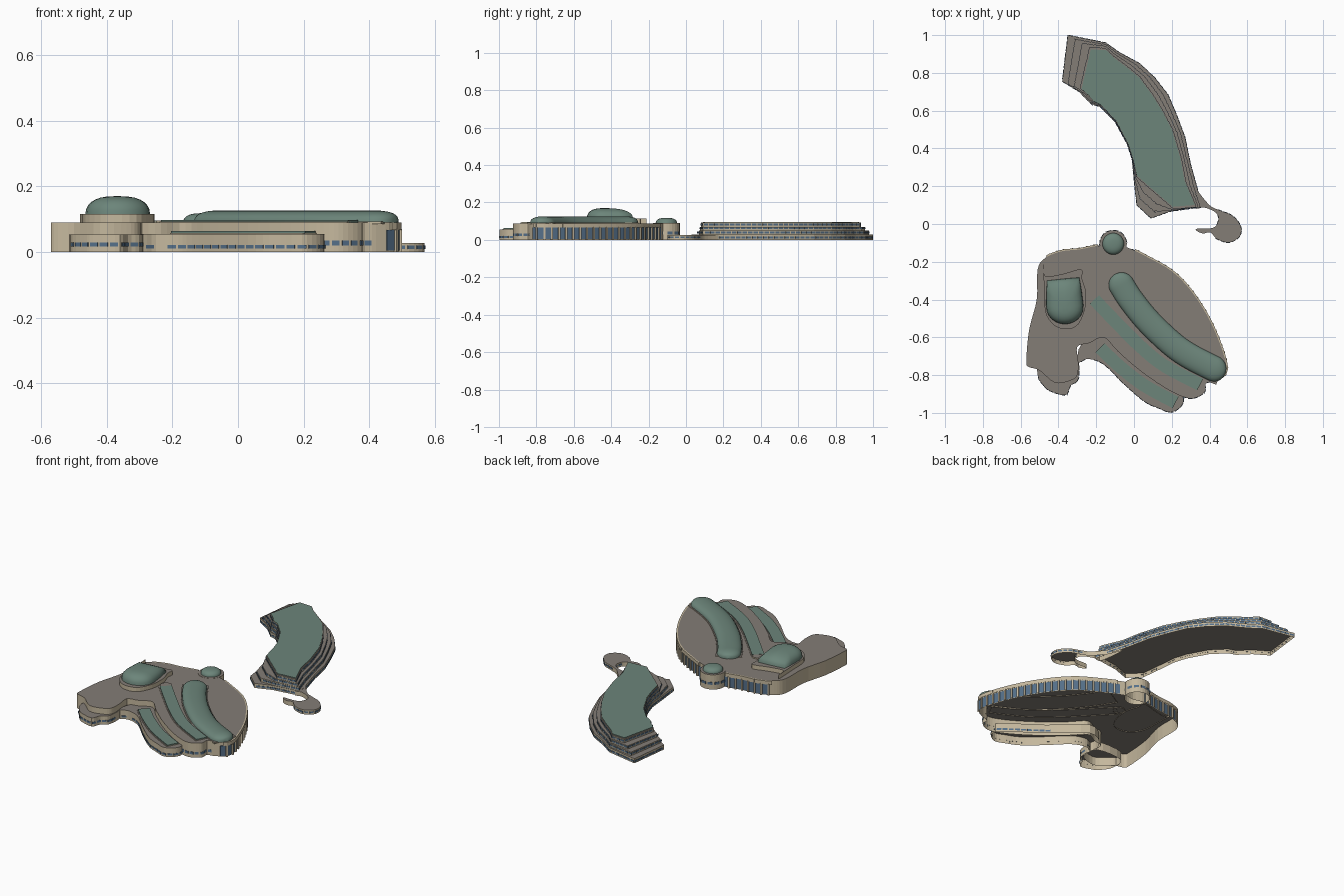
import bpy, bmesh, math
from mathutils import Vector as V

if "Cube" in bpy.data.objects:
    bpy.data.objects.remove(bpy.data.objects["Cube"])


def mat(name, c):
    m = bpy.data.materials.new(name)
    m.diffuse_color = (*c, 1)
    m.use_nodes = True
    m.node_tree.nodes["Principled BSDF"].inputs["Base Color"].default_value = m.diffuse_color
    return m


STONE = mat("stone", (0.56, 0.48, 0.34))
DECK = mat("deck", (0.23, 0.205, 0.18))
COPPER = mat("copper", (0.15, 0.235, 0.195))
GLASS = mat("glass", (0.09, 0.16, 0.25))


def make(name, bm, mats, smooth=False):
    me = bpy.data.meshes.new(name)
    bm.to_mesh(me)
    bm.free()
    for m in mats:
        me.materials.append(m)
    ob = bpy.data.objects.new(name, me)
    bpy.context.collection.objects.link(ob)
    if smooth:
        for p in me.polygons:
            p.use_smooth = True
    return ob


def spline(pts, closed=True, n=4):
    """Catmull-Rom curve through the points."""
    p = [V(q) for q in pts]
    k, out = len(p), []
    at = (lambda i: p[i % k]) if closed else (lambda i: p[max(0, min(k - 1, i))])
    for i in range(k if closed else k - 1):
        a, b, c, d = (at(i + j) for j in (-1, 0, 1, 2))
        for s in range(n):
            t = s / n
            out.append(0.5 * (2 * b + (c - a) * t + (2 * a - 5 * b + 4 * c - d) * t * t
                              + (3 * b - a - 3 * c + d) * t ** 3))
    return out if closed else out + [p[-1]]


def ccw(pts):
    p = [V(q) for q in pts]
    area = sum(a.x * b.y - b.x * a.y for a, b in zip(p, p[1:] + p[:1]))
    return p if area > 0 else p[::-1]


def circle(x, y, r, n=28):
    return [V((x + r * math.cos(6.28319 * i / n), y + r * math.sin(6.28319 * i / n))) for i in range(n)]


def shell(name, pts, z0, z1, top=DECK, side=STONE):
    """Walls and roof, open underneath."""
    p = ccw(pts)
    bm = bmesh.new()
    lo = [bm.verts.new((q.x, q.y, z0)) for q in p]
    hi = [bm.verts.new((q.x, q.y, z1)) for q in p]
    for i in range(len(p)):
        j = (i + 1) % len(p)
        bm.faces.new((lo[i], lo[j], hi[j], hi[i]))
    bm.faces.new(hi).material_index = 1
    return make(name, bm, (side, top))


def dome(name, pts, z0, h, rings=7):
    p = ccw(pts)
    c = sum(p, V((0, 0))) / len(p)
    bm = bmesh.new()
    prev = None
    for k in range(rings):
        a = k / rings * math.pi / 2
        s, z = math.cos(a) ** 0.75, z0 + h * math.sin(a) ** 0.9
        row = [bm.verts.new((*(c + (q - c) * s), z)) for q in p]
        if prev:
            for i in range(len(p)):
                j = (i + 1) % len(p)
                bm.faces.new((prev[i], prev[j], row[j], row[i]))
        prev = row
    tip = bm.verts.new((*c, z0 + h))
    for i in range(len(p)):
        bm.faces.new((prev[i], prev[(i + 1) % len(p)], tip))
    make(name, bm, (COPPER,), True)


def sides(path):
    """Left-hand normals along an open path."""
    n = len(path)
    out = []
    for i in range(n):
        t = (path[min(i + 1, n - 1)] - path[max(i - 1, 0)]).normalized()
        out.append(V((-t.y, t.x)))
    return out


def ribbon(path, w):
    nn = sides(path)
    return [p + n * w for p, n in zip(path, nn)] + [p - n * w for p, n in zip(path, nn)][::-1]


def vault(name, path, w, z0, h, seg=12):
    """Long barrel roof with rounded ends."""
    nn = sides(path)
    d = [0]
    for a, b in zip(path, path[1:]):
        d.append(d[-1] + (b - a).length)
    bm = bmesh.new()
    prev = None
    for p, n, s in zip(path, nn, d):
        e = min(s, d[-1] - s, w) / w
        k = max(0.02, math.sqrt(1 - (1 - e) ** 2))
        row = []
        for j in range(seg + 1):
            a = math.pi * j / seg
            q = p + n * (w * k * math.cos(a))
            row.append(bm.verts.new((q.x, q.y, z0 + h * k ** 0.6 * math.sin(a) ** 0.8 if 0 < j < seg else z0)))
        if prev:
            for j in range(seg):
                bm.faces.new((prev[j], row[j], row[j + 1], prev[j + 1]))
        prev = row
    bmesh.ops.recalc_face_normals(bm, faces=bm.faces)
    make(name, bm, (COPPER,), True)


def bays(name, pts, z0, z1, step, width, where=lambda p: True, depth=0.002, m=GLASS, shift=0.0):
    """Repeat thin boxes (windows or piers) along an outline."""
    p = ccw(pts)
    bm = bmesh.new()
    nxt, run = step * (0.5 + shift), 0
    for a, b in zip(p, p[1:] + p[:1]):
        L = (b - a).length
        if L < 1e-6:
            continue
        t = (b - a) / L
        n = V((t.y, -t.x))
        while nxt <= run + L:
            c = a + t * (nxt - run)
            nxt += step
            if not where(c):
                continue
            q = [c - t * width / 2 - n * 0.001, c - t * width / 2 + n * depth,
                 c + t * width / 2 + n * depth, c + t * width / 2 - n * 0.001]
            lo = [bm.verts.new((v.x, v.y, z0)) for v in q]
            hi = [bm.verts.new((v.x, v.y, z1)) for v in q]
            for i in range(3):
                bm.faces.new((lo[i], hi[i], hi[i + 1], lo[i + 1]))
            bm.faces.new(hi)
        run += L
    bmesh.ops.recalc_face_normals(bm, faces=bm.faces)
    make(name, bm, (m,))


# North wing: terraces blend from ground outline to roof outline
base = [(-.35, 1), (-.15, .96), (-.08, .91), (.03, .85), (.11, .775), (.18, .685), (.225, .58), (.27, .46),
        (.30, .315), (.335, .19), (.36, .09), (.19, .066), (.09, .03), (.015, .10), (0, .235), (-.01, .34),
        (-.035, .42), (-.10, .54), (-.18, .62), (-.225, .635), (-.29, .70), (-.38, .755)]
roof = [(-.235, .935), (-.15, .93), (-.11, .89), (-.03, .83), (.03, .78), (.10, .685), (.15, .605), (.205, .50),
        (.25, .35), (.275, .22), (.33, .09), (.21, .08), (.135, .145), (.065, .205), (.015, .25), (-.005, .34),
        (-.03, .42), (-.095, .545), (-.175, .63), (-.215, .65), (-.24, .68), (-.285, .72)]
levels = [0, .028, .05, .07, .093]
for k in range(4):
    o = [V(a).lerp(V(b), k / 3) for a, b in zip(base, roof)]
    shell(f"north_terrace_{k + 1}", o, levels[k], levels[k + 1])
    bays(f"north_windows_{k + 1}", o, levels[k] + .007, levels[k] + .017, .03, .024)
c = sum((V(q) for q in roof), V((0, 0))) / len(roof)
shell("north_roof", [V(q).lerp(c, .025) for q in roof], .093, .096, COPPER, COPPER)

# Hooked entrance pavilion
hook = spline([(.30, .25), (.335, .18), (.40, .10), (.455, .072), (.52, .045), (.565, -.01), (.56, -.065), (.505, -.098),
               (.44, -.08), (.405, -.045), (.365, -.05), (.33, -.035), (.335, -.025), (.40, -.024), (.435, -.008),
               (.447, .035), (.425, .066), (.37, .088), (.32, .092)])
shell("hook_pavilion", hook, 0, .027)
bays("hook_windows", hook, .009, .019, .03, .022, lambda p: p.x > .44)

# South building main body
main = spline([(-.47, -.18), (-.385, -.145), (-.29, -.135), (-.18, -.115), (-.10, -.13), (-.035, -.125), (.08, -.18),
               (.20, -.25), (.295, -.345), (.385, -.48), (.45, -.62), (.488, -.745), (.475, -.80), (.42, -.832),
               (.38, -.845), (.375, -.89), (.32, -.922), (.26, -.915), (.16, -.865), (.03, -.775), (-.085, -.675),
               (-.16, -.60), (-.235, -.63), (-.30, -.65), (-.295, -.73), (-.30, -.80), (-.34, -.83), (-.42, -.84),
               (-.50, -.775), (-.56, -.755), (-.57, -.72), (-.555, -.56), (-.515, -.40), (-.51, -.24)])
shell("south_main", main, 0, .089)
colonnade = lambda p: (p.x > .0 and p.y > -.83 and p.y > -.17 - 1.4 * p.x) or (p.y > -.17 and -.46 < p.x < -.19)
bays("tall_glass", main, .004, .066, .04, .03, colonnade)
bays("piers", main, 0, .07, .04, .010, colonnade, .010, STONE, .5)
bays("colonnade_lintel", main, .067, .089, .02, .0215, colonnade, .008, STONE)
bays("lobe_windows", main, .02, .035, .03, .022, lambda p: p.x > .26 and p.y < -.835)

# Lower south lobe and west wing tip
lobe = spline([(-.16, -.58), (.03, -.74), (.2, -.86), (.26, -.915), (.25, -.965), (.195, -.997), (.13, -.975),
               (.055, -.94), (-.05, -.85), (-.14, -.76), (-.195, -.725), (-.25, -.715), (-.295, -.73), (-.28, -.64)])
shell("lower_lobe", lobe, 0, .055)
bays("lower_lobe_windows", lobe, .01, .021, .035, .028, lambda p: p.y < -.72)
tip = spline([(-.31, -.70), (-.295, -.82), (-.335, -.855), (-.36, -.905), (-.43, -.89), (-.47, -.865), (-.51, -.80),
              (-.49, -.7)])
shell("west_wing_tip", tip, 0, .053)
bays("west_tip_windows", tip, .016, .028, .032, .025, lambda p: p.y < -.79)

# North turret with dome
turret = circle(-.11, -.105, .072)
shell("turret", turret, 0, .09)
bays("turret_windows", turret, .03, .045, .04, .028)
dome("turret_dome", circle(-.11, -.105, .057), .09, .028)

# West drum with D-shaped dome
drum = spline([(-.48, -.21), (-.47, -.275), (-.38, -.265), (-.28, -.24), (-.275, -.29), (-.255, -.36), (-.262, -.46),
               (-.31, -.545), (-.40, -.55), (-.465, -.48), (-.475, -.36)])
shell("west_drum", drum, .085, .115)
dee = [V((-.46, -.30)), V((-.37, -.29)), V((-.29, -.283)), V((-.278, -.35)), V((-.268, -.43))]
dee += [V((-.366 + .098 * math.cos(a), -.44 - .09 * math.sin(a))) for a in [i * math.pi / 12 for i in range(1, 12)]]
dee += [V((-.465, -.43)), V((-.464, -.36))]
dome("west_dome", dee, .115, .055)

# Curved vault and the two lower roof strips
long_path = spline([(-.10, -.265), (-.065, -.325), (-.01, -.41), (.09, -.53), (.24, -.665), (.40, -.755), (.485, -.79)],
                   False, 10)
shell("vault_curb", ribbon(long_path[5:-4], .074), .085, .093)
vault("long_vault", long_path, .068, .09, .036)
for name, pts, w, z in (("middle", [(-.21, -.40), (-.10, -.515), (.03, -.645), (.16, -.75), (.35, -.85)], .034, .089),
                        ("lower", [(-.18, -.655), (-.075, -.755), (.055, -.855), (.22, -.945)], .034, .055)):
    path = spline(pts, False, 6)
    shell(name + "_roof_curb", ribbon(path, w + .006), z - .003, z + .003)
    shell(name + "_roof_strip", ribbon(path, w), z, z + .008, COPPER, COPPER)
post = circle(-.215, -.39, .034, 20)
shell("strip_end_post", post, .085, .096)
